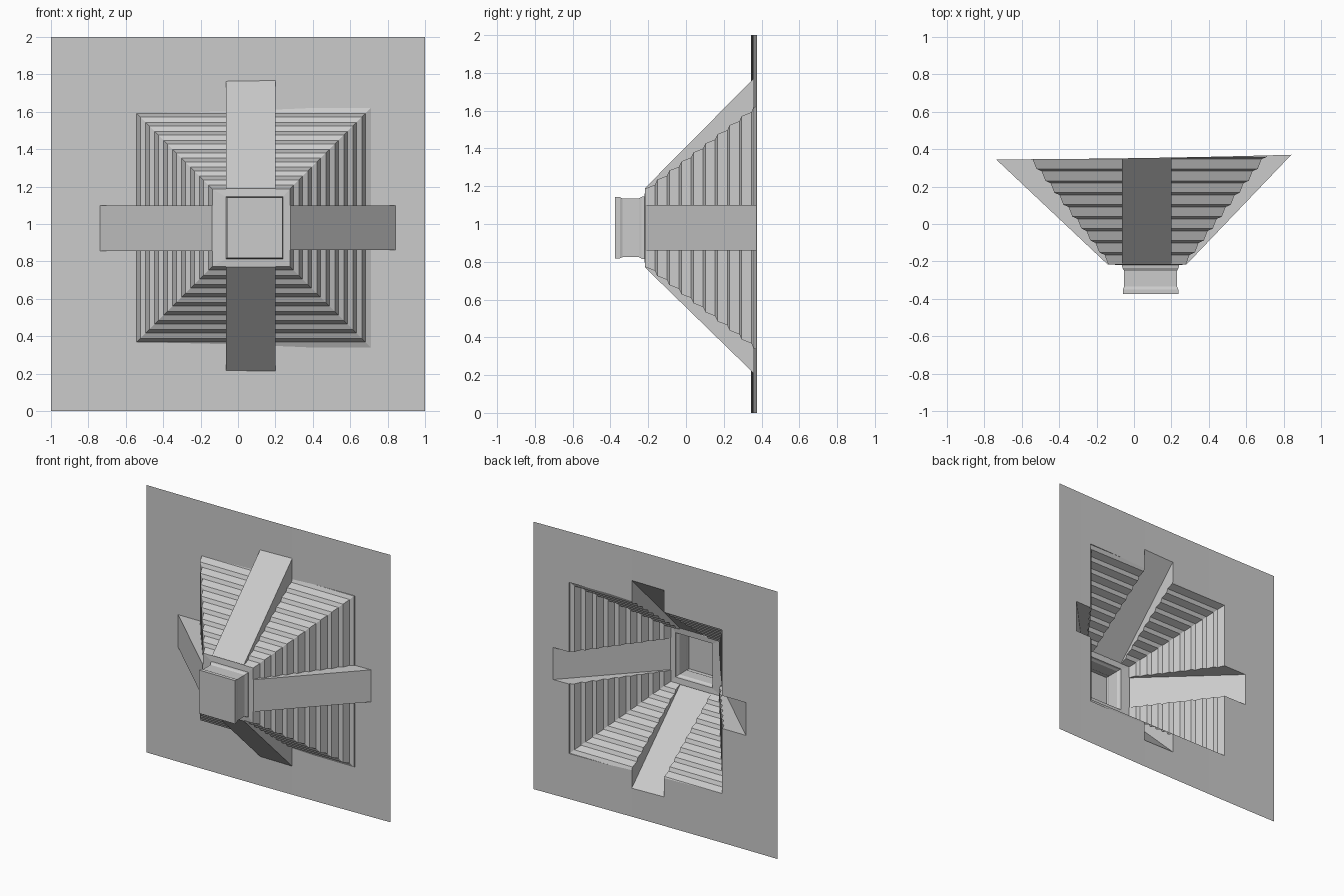
import bpy, bmesh

if "Cube" in bpy.data.objects:
    bpy.data.objects.remove(bpy.data.objects["Cube"])

CX, CZ = 0.07, 0.98      # pyramid axis (it points toward -y)
BACK = 0.6               # temporary depth of the solids, trimmed at the end


def solid(name, rings, caps=True):
    """Skin a list of equal-length vertex rings into a closed solid."""
    bm = bmesh.new()
    vs = [[bm.verts.new(p) for p in ring] for ring in rings]
    n = len(vs[0])
    for a, b in zip(vs, vs[1:]):
        for i in range(n):
            j = (i + 1) % n
            bm.faces.new((a[i], a[j], b[j], b[i]))
    bm.faces.new(vs[0])
    bm.faces.new(vs[-1])
    bmesh.ops.recalc_face_normals(bm, faces=bm.faces)
    me = bpy.data.meshes.new(name)
    bm.to_mesh(me)
    bm.free()
    ob = bpy.data.objects.new(name, me)
    bpy.context.collection.objects.link(ob)
    return ob


def rect(x0, x1, z0, z1, y):
    return [(x0, y, z0), (x1, y, z0), (x1, y, z1), (x0, y, z1)]


def square(h, y):
    return rect(CX - h, CX + h, CZ - h, CZ + h, y)


# gently bowed ground sheet (front face of a thick slab)
rings = []
for i in range(21):
    x = -1 + i * 0.1
    y = 0.352 + 0.015 * x + 0.008 * x * x
    rings.append([(x, y, 0), (x, BACK, 0), (x, BACK, 2), (x, y, 2)])
relief = solid("stepped_pyramid_relief", rings)

# block on the summit, with a lip and a slight waist, then the terraces
rings = [rect(-0.06 - d, 0.237 + d, 0.818 - d, 1.142 + d, y)
         for d, y in ((0, -0.375), (0, -0.35), (-0.007, -0.335),
                      (-0.007, -0.25), (0.002, -0.235), (0.004, -0.22))]
STEPS, TOP, BASE = 9, 0.207, 0.64
run, drop = (BASE - TOP) / STEPS, 0.575 / STEPS
rings.append(square(TOP, -0.216))
for i in range(STEPS):
    h, y = TOP + i * run, -0.216 + i * drop
    rings.append(square(h + run * 0.42, y + drop * 0.8))
    rings.append(square(h + run, y + drop))
rings.append(square(BASE, 0.5))
parts = [solid("terraces", rings)]


# sloping stairway ramps on the four sides
def ramp(name, reach, lo, hi, place):
    slope = 0.565 / (reach - 0.21)
    prof = [(0.1, -0.17), (0.21, -0.217),
            (reach + 0.1 / slope, 0.448), (0.1, 0.448)]
    return solid(name, [[place(r, t, y) for r, y in prof] for t in (lo, hi)])


parts += [
    ramp("ramp_top", 0.78, -0.063, 0.2, lambda r, t, y: (t, y, CZ + r)),
    ramp("ramp_bottom", 0.76, -0.063, 0.2, lambda r, t, y: (t, y, CZ - r)),
    ramp("ramp_right", 0.75, 0.86, 1.1, lambda r, t, y: (CX + r, y, t)),
    ramp("ramp_left", 0.81, 0.855, 1.1, lambda r, t, y: (CX - r, y, t)),
]

# merge everything into one skin
for p in parts:
    m = relief.modifiers.new(p.name, 'BOOLEAN')
    m.operation, m.solver, m.object = 'UNION', 'EXACT', p
dg = bpy.context.evaluated_depsgraph_get()
merged = bpy.data.meshes.new_from_object(relief.evaluated_get(dg))
relief.modifiers.clear()
relief.data = merged
for p in parts:
    bpy.data.objects.remove(p)

# open the back: keep only the thin front skin
bm = bmesh.new()
bm.from_mesh(merged)
gone = [f for f in bm.faces if max(v.co.y for v in f.verts) > BACK - 0.01]
bmesh.ops.delete(bm, geom=gone, context='FACES')
bm.to_mesh(merged)
bm.free()
